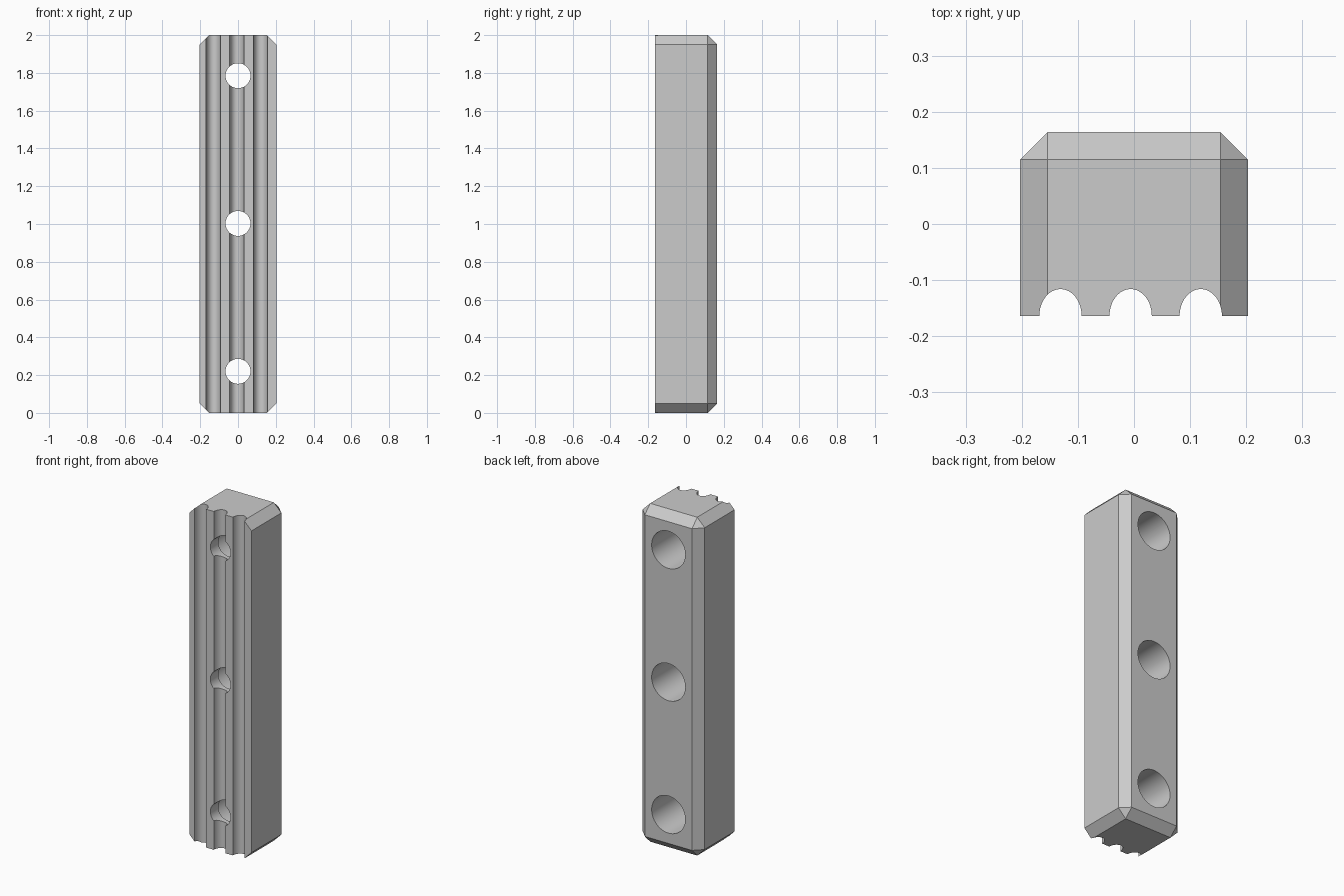
import bpy, bmesh
from math import pi, radians
from mathutils import Matrix, Vector

cube = bpy.data.objects.get("Cube")
if cube:
    bpy.data.objects.remove(cube, do_unlink=True)

HALF_W, FRONT, BACK, HEIGHT = 0.203, -0.164, 0.164, 2.0
CHAMFER = 0.049

grey = bpy.data.materials.new("plain grey")
grey.use_nodes = True
colour = (0.6, 0.6, 0.6, 1)
grey.diffuse_color = colour
grey.node_tree.nodes["Principled BSDF"].inputs["Base Color"].default_value = colour


def make_object(name, bm):
    mesh = bpy.data.meshes.new(name)
    bm.to_mesh(mesh)
    bm.free()
    mesh.materials.append(grey)
    obj = bpy.data.objects.new(name, mesh)
    bpy.context.collection.objects.link(obj)
    return obj


def cylinder(name, centre, radius_x, radius_y, length, turn=0):
    bm = bmesh.new()
    place = (Matrix.Translation(centre) @ Matrix.Rotation(turn, 4, 'X')
             @ Matrix.Diagonal((radius_x, radius_y, length, 1)))
    bmesh.ops.create_cone(bm, cap_ends=True, segments=64, radius1=1, radius2=1,
                          depth=1, matrix=place)
    return make_object(name, bm)


# Bar, chamfered on every edge that does not touch the front face
bm = bmesh.new()
bmesh.ops.create_cube(bm, size=1, matrix=Matrix.Translation((0, 0, HEIGHT / 2))
                      @ Matrix.Diagonal((2 * HALF_W, BACK - FRONT, HEIGHT, 1)))
edges = [e for e in bm.edges if any(v.co.y > 0 for v in e.verts)]
bmesh.ops.bevel(bm, geom=edges, offset=CHAMFER, offset_type='OFFSET',
                segments=1, affect='EDGES', clamp_overlap=True)
# Pull the chamfer ends flush with the front plane
for v in bm.verts:
    if v.co.y < FRONT + 0.01:
        v.co.y = FRONT
bar = make_object("grooved_bar", bm)

cutters = []
# Rounded grooves along the front
for x in (-0.131, -0.006, 0.119):
    cutters.append(cylinder("groove_cutter", Vector((x, FRONT, HEIGHT / 2)),
                            0.0377, 0.048, HEIGHT + 0.2))

# Screw holes, widened from the back
LIP = -0.09
for z in (0.22, 1.003, 1.785):
    cutters.append(cylinder("hole_cutter", Vector((0, 0, z)), 0.066, 0.066, 1, pi / 2))
    cutters.append(cylinder("counterbore_cutter", Vector((0, LIP + 0.2, z)),
                            0.11, 0.11, 0.4, pi / 2))

for cutter in cutters:
    cutter.hide_render = True
    cut = bar.modifiers.new(cutter.name, 'BOOLEAN')
    cut.operation = 'DIFFERENCE'
    cut.solver = 'EXACT'
    cut.object = cutter

# Bake the cuts and drop the cutters
graph = bpy.context.evaluated_depsgraph_get()
finished = bpy.data.meshes.new_from_object(bar.evaluated_get(graph))
bar.modifiers.clear()
bar.data = finished
finished.materials.clear()
finished.materials.append(grey)
for cutter in cutters:
    bpy.data.objects.remove(cutter, do_unlink=True)

bpy.ops.object.select_all(action='DESELECT')
bar.select_set(True)
bpy.context.view_layer.objects.active = bar
bpy.ops.object.shade_smooth_by_angle(angle=radians(30))
